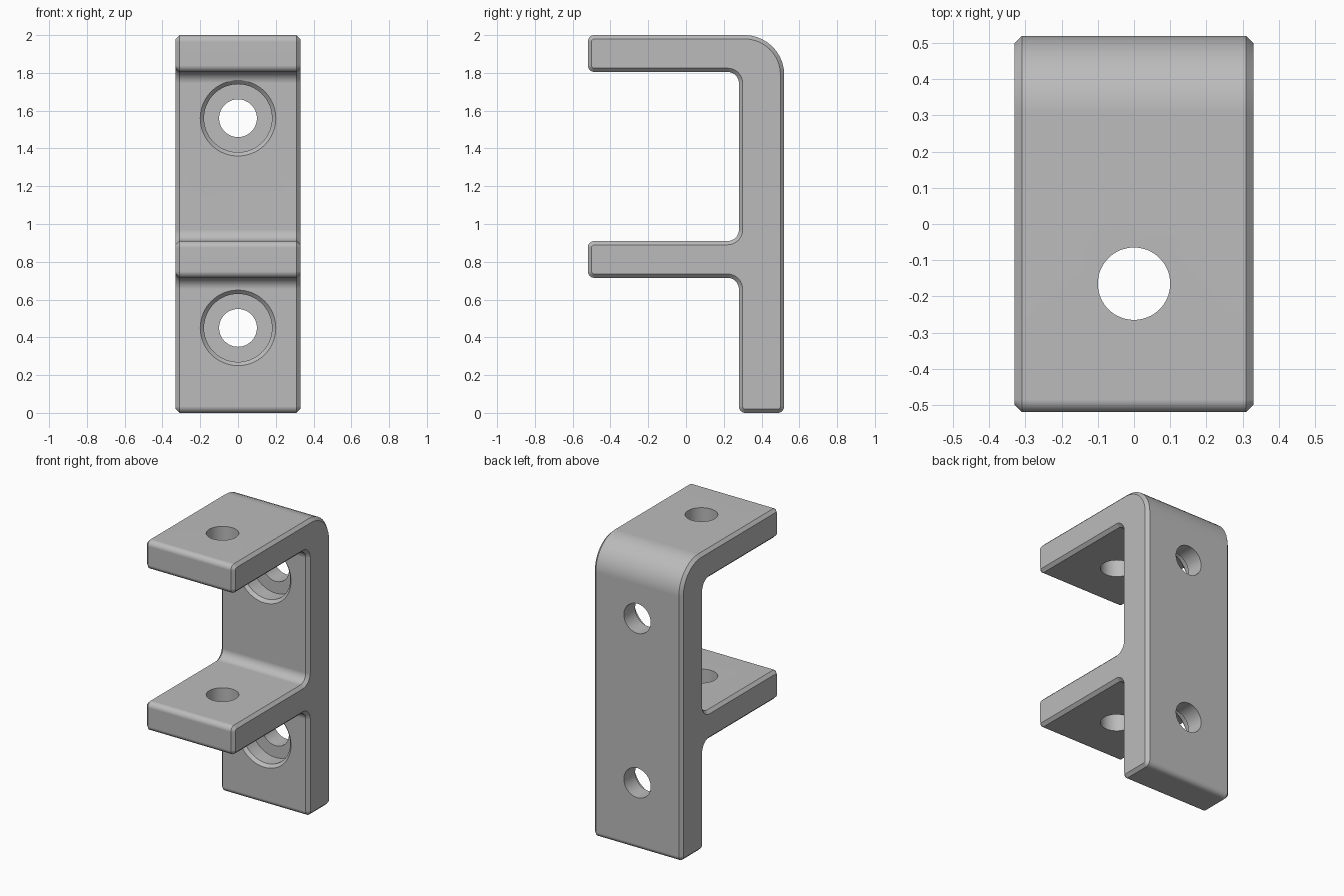
import bpy, bmesh
from math import sin, cos, pi
from mathutils import Vector, Matrix

cube = bpy.data.objects.get("Cube")
if cube:
    bpy.data.objects.remove(cube, do_unlink=True)

HALF_WIDTH, CHAMFER = 0.33, 0.02
BACK, WALL, FRONT = 0.52, 0.28, -0.52
EDGE, FILLET, BEND = 0.035, 0.06, 0.21

# Side outline: y, z, corner radius, counter-clockwise
CORNERS = [
    (WALL, 0, EDGE), (BACK, 0, EDGE), (BACK, 2, BEND), (FRONT, 2, EDGE),
    (FRONT, 1.805, EDGE), (WALL, 1.805, FILLET), (WALL, 0.91, FILLET),
    (FRONT, 0.91, EDGE), (FRONT, 0.715, EDGE), (WALL, 0.715, FILLET),
]


def outline(inset, steps=10):
    """Rounded side outline, moved inward by inset."""
    points = []
    corners = [(Vector((y, z)), r) for y, z, r in CORNERS]
    for i, (p, r) in enumerate(corners):
        d1 = (p - corners[i - 1][0]).normalized()
        d2 = (corners[(i + 1) % len(corners)][0] - p).normalized()
        convex = d1.x * d2.y - d1.y * d2.x > 0
        r += -inset if convex else inset
        centre = p + inset * (d2 - d1 if convex else d1 - d2) + r * (d2 - d1)
        for k in range(steps + 1):
            t = k / steps * pi / 2
            points.append(centre + r * (d1 * sin(t) - d2 * cos(t)))
    return points


def bridge(bm, rings):
    """Skin a row of rings and cap both ends."""
    loops = [[bm.verts.new(co) for co in ring] for ring in rings]
    n = len(loops[0])
    for a, b in zip(loops, loops[1:]):
        for i in range(n):
            j = (i + 1) % n
            bm.faces.new((a[i], a[j], b[j], b[i]))
    bm.faces.new(loops[0][::-1])
    bm.faces.new(loops[-1])


def finish(bm, name):
    bmesh.ops.recalc_face_normals(bm, faces=bm.faces)
    mesh = bpy.data.meshes.new(name)
    bm.to_mesh(mesh)
    bm.free()
    obj = bpy.data.objects.new(name, mesh)
    bpy.context.collection.objects.link(obj)
    return obj


def turned(bm, steps, matrix, sides=64):
    """Stepped round plug from (radius, height) pairs."""
    bridge(bm, [[matrix @ Vector((r * cos(2 * pi * i / sides),
                                  r * sin(2 * pi * i / sides), h))
                 for i in range(sides)] for r, h in steps])


# Bracket body with chamfered sides
bm = bmesh.new()
inner = HALF_WIDTH - CHAMFER
bridge(bm, [[(x, p.x, p.y) for p in outline(inset)] for x, inset in
            ((-HALF_WIDTH, CHAMFER), (-inner, 0), (inner, 0), (HALF_WIDTH, CHAMFER))])
bracket = finish(bm, "bracket")

# Hole cutters: two counterbored wall holes and one bore through both shelves
bm = bmesh.new()
SCREW_HOLE = [(0.22, WALL - 0.02), (0.18, WALL + 0.02), (0.18, 0.40), (0.1, 0.40), (0.1, 0.6)]
for z in (0.45, 1.56):
    turned(bm, SCREW_HOLE, Matrix.Translation((0, 0, z)) @ Matrix.Rotation(-pi / 2, 4, 'X'))
turned(bm, [(0.1, 0.6), (0.1, 2.1)], Matrix.Translation((0, -0.165, 0)))
cutter = finish(bm, "hole_cutter")
cutter.hide_render = True

# Metal colour
metal = bpy.data.materials.new("plain grey")
metal.use_nodes = True
grey = (0.5, 0.5, 0.5, 1)
metal.diffuse_color = grey
metal.node_tree.nodes["Principled BSDF"].inputs["Base Color"].default_value = grey
bracket.data.materials.append(metal)

# Cut the holes and shade
cut = bracket.modifiers.new("holes", 'BOOLEAN')
cut.operation, cut.solver, cut.object = 'DIFFERENCE', 'EXACT', cutter
bpy.ops.object.select_all(action='DESELECT')
bracket.select_set(True)
bpy.context.view_layer.objects.active = bracket
bpy.ops.object.modifier_apply(modifier=cut.name)
bpy.data.objects.remove(cutter, do_unlink=True)
bpy.ops.object.shade_smooth_by_angle(angle=pi / 6)
weighted = bracket.modifiers.new("even shading", 'WEIGHTED_NORMAL')
weighted.keep_sharp = True
